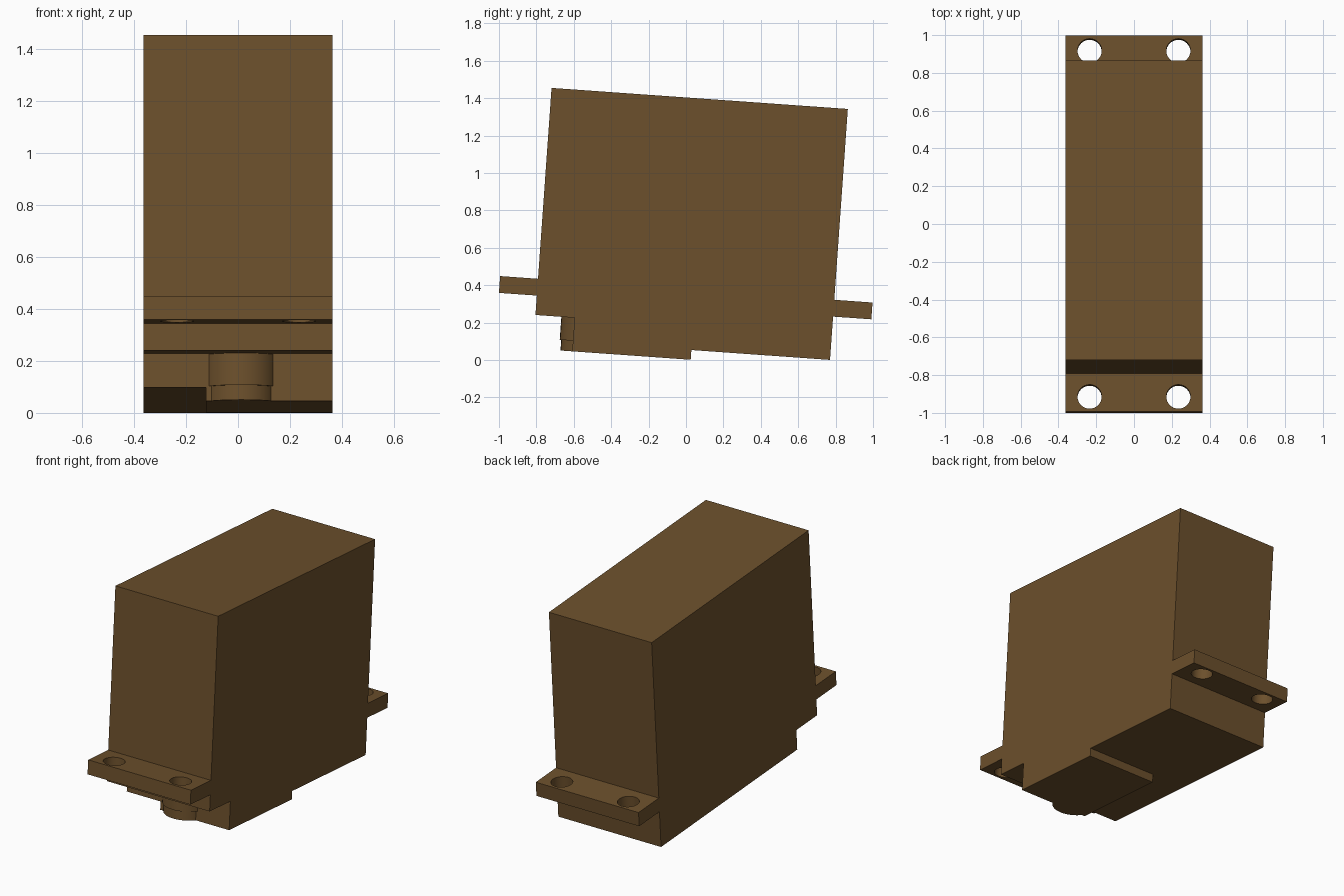
import bpy, bmesh, math

if "Cube" in bpy.data.objects:
    bpy.data.objects.remove(bpy.data.objects["Cube"])

TILT = -math.radians(4.06)   # the whole unit leans slightly about x
W = 0.363                    # half width

mat = bpy.data.materials.new("brown_plastic")
mat.diffuse_color = (0.15, 0.08, 0.025, 1)
mat.use_nodes = True
mat.node_tree.nodes["Principled BSDF"].inputs["Base Color"].default_value = mat.diffuse_color

root = bpy.data.objects.new("tilt_pivot", None)
bpy.context.collection.objects.link(root)
root.rotation_euler.x = TILT
root.hide_render = True


def finish(ob):
    ob.data.materials.append(mat)
    ob.parent = root
    return ob


def extrude_profile(name, pts, x0, x1):
    """Extrude a (y, z) outline from x0 to x1."""
    bm = bmesh.new()
    face = bm.faces.new([bm.verts.new((x0, y, z)) for y, z in pts])
    ext = bmesh.ops.extrude_face_region(bm, geom=[face])
    verts = [v for v in ext["geom"] if isinstance(v, bmesh.types.BMVert)]
    bmesh.ops.translate(bm, verts=verts, vec=(x1 - x0, 0, 0))
    bmesh.ops.recalc_face_normals(bm, faces=bm.faces)
    me = bpy.data.meshes.new(name)
    bm.to_mesh(me)
    bm.free()
    ob = bpy.data.objects.new(name, me)
    bpy.context.collection.objects.link(ob)
    return finish(ob)


def cylinder(name, x, y, r, z0, z1):
    bpy.ops.mesh.primitive_cylinder_add(vertices=32, radius=r, depth=z1 - z0,
                                        location=(x, y, (z0 + z1) / 2))
    ob = bpy.context.object
    ob.name = name
    bpy.ops.object.shade_smooth_by_angle(angle=math.radians(30))
    return finish(ob)


# Main case with mounting tabs and the stepped-back front
case = extrude_profile("case", [
    (-0.82, 1.40), (-0.82, 0.377), (-1.023, 0.377), (-1.023, 0.287),
    (-0.82, 0.287), (-0.82, 0.183), (-0.61, 0.183), (-0.61, 0.055),
    (0.768, 0.055), (0.768, 0.287), (0.973, 0.287), (0.973, 0.377),
    (0.768, 0.377), (0.768, 1.40)], -W, W)

# Screw holes through the tabs
for sx in (-1, 1):
    for sy in (-1, 1):
        cut = cylinder("hole_cutter", sx * 0.235, -0.025 + sy * 0.918, 0.064, 0.2, 0.45)
        cut.hide_render = True
        mod = case.modifiers.new("hole", 'BOOLEAN')
        mod.operation = 'DIFFERENCE'
        mod.solver = 'EXACT'
        mod.object = cut
        bpy.context.view_layer.update()
        bpy.context.view_layer.objects.active = case
        bpy.ops.object.modifier_apply(modifier=mod.name)
        bpy.data.objects.remove(cut)

# Raised plate under the front half, from the boss edge to the right side
extrude_profile("raised_plate", [(-0.61, 0.06), (-0.61, 0.003), (0.025, 0.003),
                                 (0.025, 0.06)], -0.124, W)

# Rounded output boss in two diameters
cylinder("boss_upper", 0.012, -0.537, 0.144, 0.06, 0.19)
cylinder("boss_lower", 0.012, -0.537, 0.136, 0.003, 0.065)
